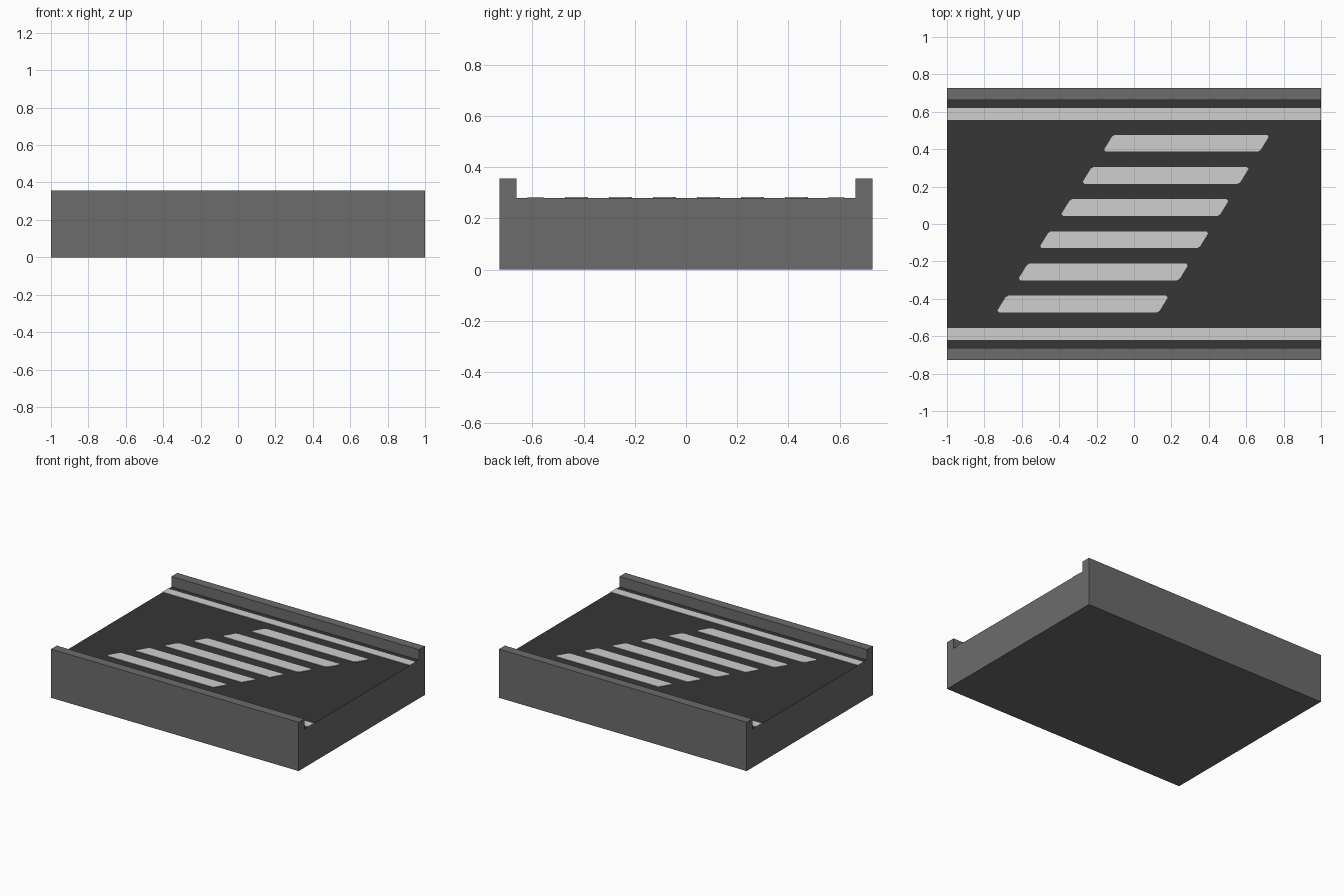
import bpy
import bmesh

if "Cube" in bpy.data.objects:
    bpy.data.objects.remove(bpy.data.objects["Cube"])

HALF_L, HALF_W = 1.0, 0.728
ROAD_Z, CURB_Z, CURB_Y = 0.28, 0.356, 0.662
PAINT = 0.003


def material(name, value):
    m = bpy.data.materials.new(name)
    m.diffuse_color = (value, value, value, 1)
    m.use_nodes = True
    m.node_tree.nodes["Principled BSDF"].inputs["Base Color"].default_value = m.diffuse_color
    return m


concrete = material("concrete grey", 0.15)
asphalt = material("asphalt dark grey", 0.037)
paint = material("road paint white", 0.62)


def prism(name, points, direction, mats):
    """Extrude a flat outline along a direction into a closed solid."""
    bm = bmesh.new()
    face = bm.faces.new([bm.verts.new(p) for p in points])
    ext = bmesh.ops.extrude_face_region(bm, geom=[face], use_keep_orig=True)
    verts = [g for g in ext["geom"] if isinstance(g, bmesh.types.BMVert)]
    bmesh.ops.translate(bm, verts=verts, vec=direction)
    bmesh.ops.recalc_face_normals(bm, faces=bm.faces)
    mesh = bpy.data.meshes.new(name)
    bm.to_mesh(mesh)
    bm.free()
    for m in mats:
        mesh.materials.append(m)
    obj = bpy.data.objects.new(name, mesh)
    bpy.context.collection.objects.link(obj)
    return obj


# Road block with raised curbs, one cross-section swept along x
half = [(HALF_W, 0), (HALF_W, CURB_Z), (CURB_Y, CURB_Z), (CURB_Y, ROAD_Z)]
section = half + [(-y, z) for y, z in reversed(half)]
road = prism("road_block", [(-HALF_L, y, z) for y, z in section],
             (2 * HALF_L, 0, 0), [concrete, asphalt])

# The upward face between the curbs is asphalt
for f in road.data.polygons:
    if f.normal.z > 0.9 and abs(f.center.z - ROAD_Z) < 0.01:
        f.material_index = 1

# Long painted edge lines beside the curbs
for side, label in ((-1, "front"), (1, "back")):
    y0, y1 = side * 0.556, side * 0.62
    prism(f"edge_line_{label}",
          [(-HALF_L, y0, ROAD_Z), (HALF_L, y0, ROAD_Z),
           (HALF_L, y1, ROAD_Z), (-HALF_L, y1, ROAD_Z)],
          (0, 0, PAINT), [paint])

# Diagonal crossing: six slanted bars with clipped corners
for i in range(6):
    t = i / 5
    left, right = -0.73 + 0.57 * t, 0.18 + 0.54 * t
    y = -0.428 + 0.86 * t
    outline = [(left, -0.034), (left + 0.009, -0.045),
               (right - 0.058, -0.045), (right - 0.043, -0.036),
               (right, 0.034), (right - 0.009, 0.045),
               (left + 0.058, 0.045), (left + 0.043, 0.036)]
    prism(f"crossing_bar_{i + 1}", [(x, y + dy, ROAD_Z) for x, dy in outline],
          (0, 0, PAINT), [paint])
